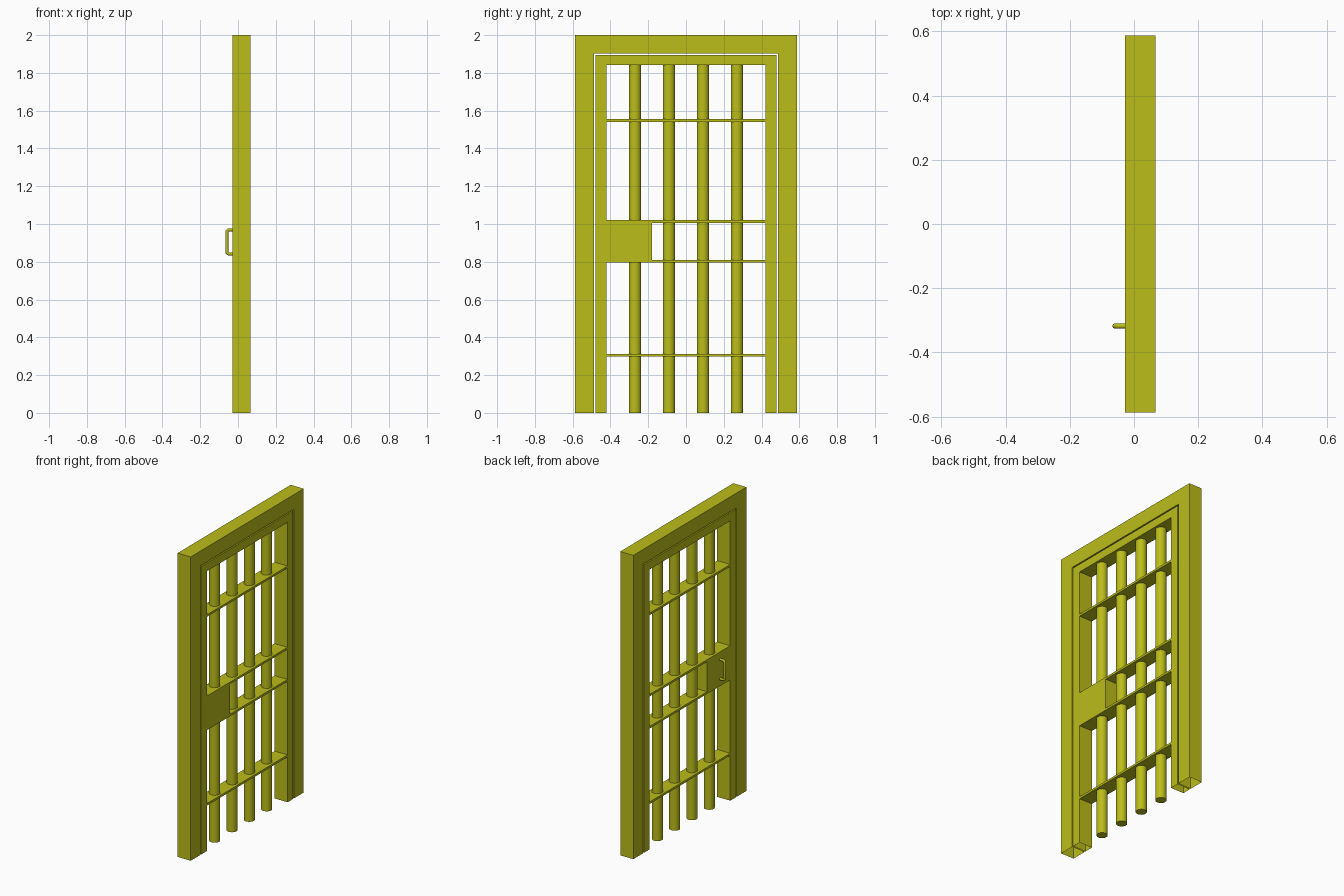
import bpy, bmesh, math
from mathutils import Vector

if "Cube" in bpy.data.objects:
    bpy.data.objects.remove(bpy.data.objects["Cube"])

X0, X1 = -0.028, 0.067          # shared front/back faces of frame and door
XC = (X0 + X1) / 2

mat = bpy.data.materials.new("yellow_paint")
mat.diffuse_color = (0.5, 0.51, 0.01, 1)
mat.use_nodes = True
mat.node_tree.nodes["Principled BSDF"].inputs["Base Color"].default_value = mat.diffuse_color


def finish(name, bm):
    bmesh.ops.recalc_face_normals(bm, faces=bm.faces)
    me = bpy.data.meshes.new(name)
    bm.to_mesh(me)
    bm.free()
    me.materials.append(mat)
    ob = bpy.data.objects.new(name, me)
    bpy.context.collection.objects.link(ob)
    return ob


def smooth(ob):
    bpy.ops.object.select_all(action='DESELECT')
    ob.select_set(True)
    bpy.context.view_layer.objects.active = ob
    bpy.ops.object.shade_smooth_by_angle(angle=math.radians(40))


def arch(name, yo, zo, yi, zi):
    """Upside-down U profile extruded through the depth, open at the feet."""
    pts = [(-yo, 0), (-yo, zo), (yo, zo), (yo, 0), (yi, 0), (yi, zi), (-yi, zi), (-yi, 0)]
    bm = bmesh.new()
    face = bm.faces.new([bm.verts.new((X0, y, z)) for y, z in pts])
    ext = bmesh.ops.extrude_face_region(bm, geom=[face])
    bmesh.ops.translate(bm, vec=(X1 - X0, 0, 0),
                        verts=[v for v in ext["geom"] if isinstance(v, bmesh.types.BMVert)])
    feet = [f for f in bm.faces if all(v.co.z < 1e-5 for v in f.verts)]
    bmesh.ops.recalc_face_normals(bm, faces=bm.faces)
    bmesh.ops.delete(bm, geom=feet, context='FACES_ONLY')
    return finish(name, bm)


def box(name, y0, y1, z0, z1):
    bm = bmesh.new()
    bmesh.ops.create_cube(bm, size=1)
    bmesh.ops.scale(bm, vec=(X1 - X0, y1 - y0, z1 - z0), verts=bm.verts)
    bmesh.ops.translate(bm, vec=(XC, (y0 + y1) / 2, (z0 + z1) / 2), verts=bm.verts)
    return finish(name, bm)


# Wall frame and door frame
arch("outer_frame", 0.588, 2.0, 0.487, 1.903)
arch("door_frame", 0.478, 1.895, 0.42, 1.842)

# Vertical bars
for i in range(4):
    bm = bmesh.new()
    bmesh.ops.create_cone(bm, cap_ends=True, segments=32, radius1=0.033, radius2=0.033, depth=1.842)
    bmesh.ops.translate(bm, vec=(XC, -0.27 + 0.18 * i, 0.921), verts=bm.verts)
    smooth(finish(f"bar_{i + 1}", bm))

# Flat cross rails
for i, z in enumerate((0.305, 0.802, 1.013, 1.548)):
    box(f"cross_rail_{i + 1}", -0.42, 0.42, z - 0.007, z + 0.007)

# Lock box
box("lock_box", -0.42, -0.18, 0.795, 1.02)

# Pull handle: round tube swept along a U path with rounded corners
R, r, y = 0.008, 0.013, -0.318
xo, zb, zt = -0.067 + R, 0.833 + R, 0.977 - R
path = [(X0 + 0.005, zb)]
for cz, a0 in ((zb + r, 270), (zt - r, 180)):
    for k in range(5):
        a = math.radians(a0 - 22.5 * k)
        path.append((xo + r + r * math.cos(a), cz + r * math.sin(a)))
path.append((X0 + 0.005, zt))
P = [Vector((x, y, z)) for x, z in path]
bm = bmesh.new()
rings = []
for i, p in enumerate(P):
    t = (P[min(i + 1, len(P) - 1)] - P[max(i - 1, 0)]).normalized()
    side = Vector((0, 1, 0))
    up = t.cross(side)
    rings.append([bm.verts.new(p + R * (math.cos(a) * side + math.sin(a) * up))
                  for a in (math.tau * k / 16 for k in range(16))])
for a, b in zip(rings, rings[1:]):
    for k in range(16):
        bm.faces.new((a[k], a[k - 1], b[k - 1], b[k]))
bm.faces.new(rings[0])
bm.faces.new(rings[-1])
smooth(finish("pull_handle", bm))
